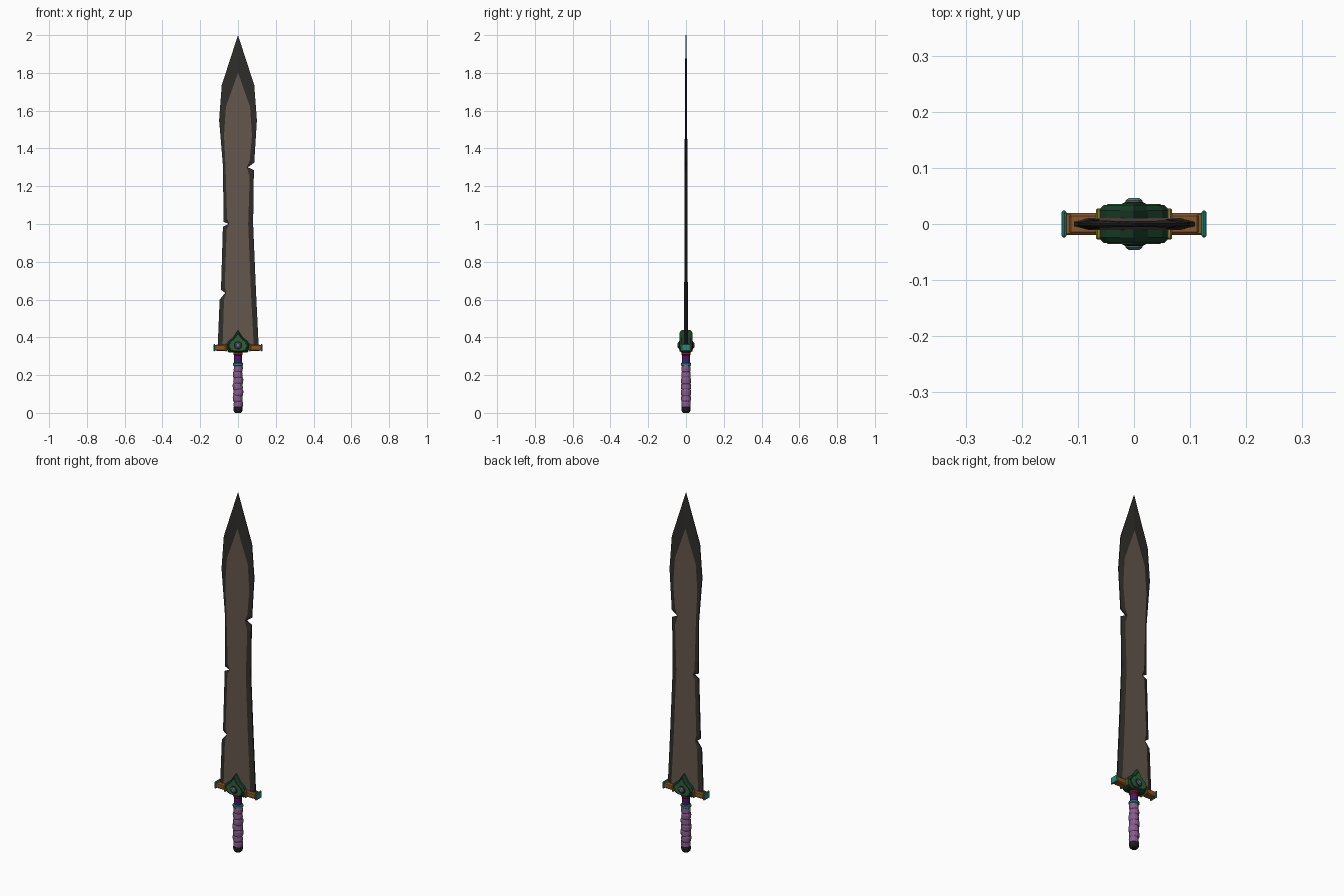
import bpy, bmesh, math
from mathutils import Matrix

if "Cube" in bpy.data.objects:
    bpy.data.objects.remove(bpy.data.objects["Cube"])


def mat(name, r, g, b):
    m = bpy.data.materials.new(name)
    m.diffuse_color = (r, g, b, 1)
    m.use_nodes = True
    m.node_tree.nodes["Principled BSDF"].inputs["Base Color"].default_value = m.diffuse_color
    return m


STEEL = mat("brown_steel", 0.13, 0.095, 0.075)
EDGE = mat("dark_edge", 0.03, 0.027, 0.023)
BRONZE = mat("bronze", 0.25, 0.09, 0.02)
TEAL = mat("teal", 0.02, 0.25, 0.2)
GREEN = mat("green", 0.025, 0.12, 0.04)
DARKGREEN = mat("dark_green", 0.01, 0.045, 0.02)
GOLD = mat("gold", 0.25, 0.2, 0.02)
GEM = mat("gem", 0.1, 0.2, 0.17)
LILAC = mat("lilac", 0.25, 0.11, 0.27)
PURPLE = mat("purple", 0.07, 0.01, 0.14)
RED = mat("red", 0.25, 0.01, 0.02)
BLACK = mat("black", 0.012, 0.012, 0.015)


def finish(name, bm, *mats):
    bmesh.ops.recalc_face_normals(bm, faces=bm.faces)
    me = bpy.data.meshes.new(name)
    bm.to_mesh(me)
    bm.free()
    for m in mats:
        me.materials.append(m)
    ob = bpy.data.objects.new(name, me)
    bpy.context.collection.objects.link(ob)
    return ob


def loft(name, rings, mats, cap_mat=0):
    """Bridge matching rings of points and cap both ends."""
    bm = bmesh.new()
    vs = [[bm.verts.new(p) for p in r] for r in rings]
    n = len(vs[0])
    for a, b in zip(vs, vs[1:]):
        for i in range(n):
            j = (i + 1) % n
            bm.faces.new((a[i], a[j], b[j], b[i]))
    for r in (vs[0], vs[-1]):
        bm.faces.new(r).material_index = cap_mat
    return finish(name, bm, *mats)


def lathe(name, profile, m, sides=12):
    rings = [[(r * math.cos(2 * math.pi * i / sides),
               r * math.sin(2 * math.pi * i / sides), z) for i in range(sides)]
             for r, z in profile]
    return loft(name, rings, [m])


def box(name, x, z, sx, sy, sz, m, bevel=0.003):
    bm = bmesh.new()
    bmesh.ops.create_cube(bm, size=1, matrix=Matrix.Translation((x, 0, z)) @ Matrix.Diagonal((sx, sy, sz, 1)))
    bmesh.ops.bevel(bm, geom=bm.edges[:], offset=bevel, segments=1, affect='EDGES')
    return finish(name, bm, m)


# Blade: outer x, outer z, inner x, inner z for each side, with chipped edges
left = [(-.108, .34, -.082, .34), (-.097, .60, -.074, .60), (-.068, .635, -.062, .635),
        (-.09, .652, -.07, .67), (-.08, .985, -.06, .97), (-.05, 1.0, -.046, 1.0),
        (-.077, 1.012, -.058, 1.03), (-.079, 1.30, -.066, 1.30),
        (-.10, 1.55, -.074, 1.47), (-.086, 1.735, -.064, 1.62)]
right = [(.11, .34, .084, .34), (.095, .65, .068, .65), (.08, 1.0, .054, 1.0),
         (.084, 1.285, .062, 1.25), (.052, 1.3, .046, 1.3), (.086, 1.325, .062, 1.335),
         (.10, 1.55, .074, 1.47), (.086, 1.735, .064, 1.62)]
outline = right + [(0, 2.0, 0, 1.8)] + left[::-1]


def half(z):
    return 0.0105 - 0.0035 * (z - 0.34)


def inner(s):
    return [(c, s * half(d), d) for a, b, c, d in outline]


def outer(s):
    return [(a, s * 0.35 * half(b), b) for a, b, c, d in outline]


loft("blade", [inner(-1), outer(-1), outer(1), inner(1)], [EDGE, STEEL], 1)

# Crossguard arms and end caps
for s, side in ((-1, "left"), (1, "right")):
    box(side + "_guard_arm", s * .09, .345, .07, .04, .028, BRONZE)
    box(side + "_guard_rib", s * .09, .345, .05, .034, .034, BRONZE)
    box(side + "_guard_cap", s * .125, .345, .009, .048, .038, TEAL)
    box(side + "_guard_collar", s * .063, .345, .01, .056, .04, GOLD)

# Central guard block and spade-shaped plates with a gem, front and back
box("guard_core", 0, .345, .11, .05, .048, DARKGREEN, .006)
spade = [(.035, .32), (.055, .333), (.064, .358), (.05, .38), (.025, .40), (0, .438)]
spade += [(-x, z) for x, z in spade[-2::-1]]


def ring(k, y):
    return [(x * k, y, .36 + (z - .36) * k) for x, z in spade]


for s, side in ((-1, "front"), (1, "back")):
    loft(side + "_plate", [ring(1, s * .010), ring(1, s * .024), ring(.84, s * .034)],
         [DARKGREEN])
    loft(side + "_plate_face", [ring(.78, s * .030), ring(.74, s * .0355)], [GREEN])
    for part, r, depth, m in (("gem_ring", .024, .039, BLACK), ("gem", .015, .046, GEM)):
        rings = [[(r * k * math.cos(i * math.pi / 6), s * y, .358 + r * k * math.sin(i * math.pi / 6))
                  for i in range(12)] for k, y in ((1, .03), (1, depth - .004), (.65, depth))]
        loft(side + "_" + part, rings, [m])

# Handle: neck, collars, wrapped grip and pommel
lathe("neck", [(.02, .25), (.02, .325)], PURPLE)
lathe("red_collar", [(.021, .305), (.025, .31), (.025, .318), (.021, .324)], RED)
lathe("teal_ring", [(.022, .248), (.027, .252), (.027, .262), (.022, .266)], TEAL)
wraps = 7
step = .22 / wraps
for i in range(wraps):
    z = .03 + i * step
    r = .0225 + .003 * math.sin(math.pi * (i + .8) / wraps)
    w = lathe("grip_wrap_%d" % (i + 1),
              [(r - .002, -.002), (r + .001, .005), (r + .001, step - .007), (r - .002, step + .002)], LILAC)
    w.data.transform(Matrix.Translation((0, 0, z)) @ Matrix.Rotation(.1 * (-1) ** i, 4, 'Y'))
lathe("pommel", [(.014, 0), (.022, .008), (.025, .018), (.025, .028), (.02, .036)], BLACK)
